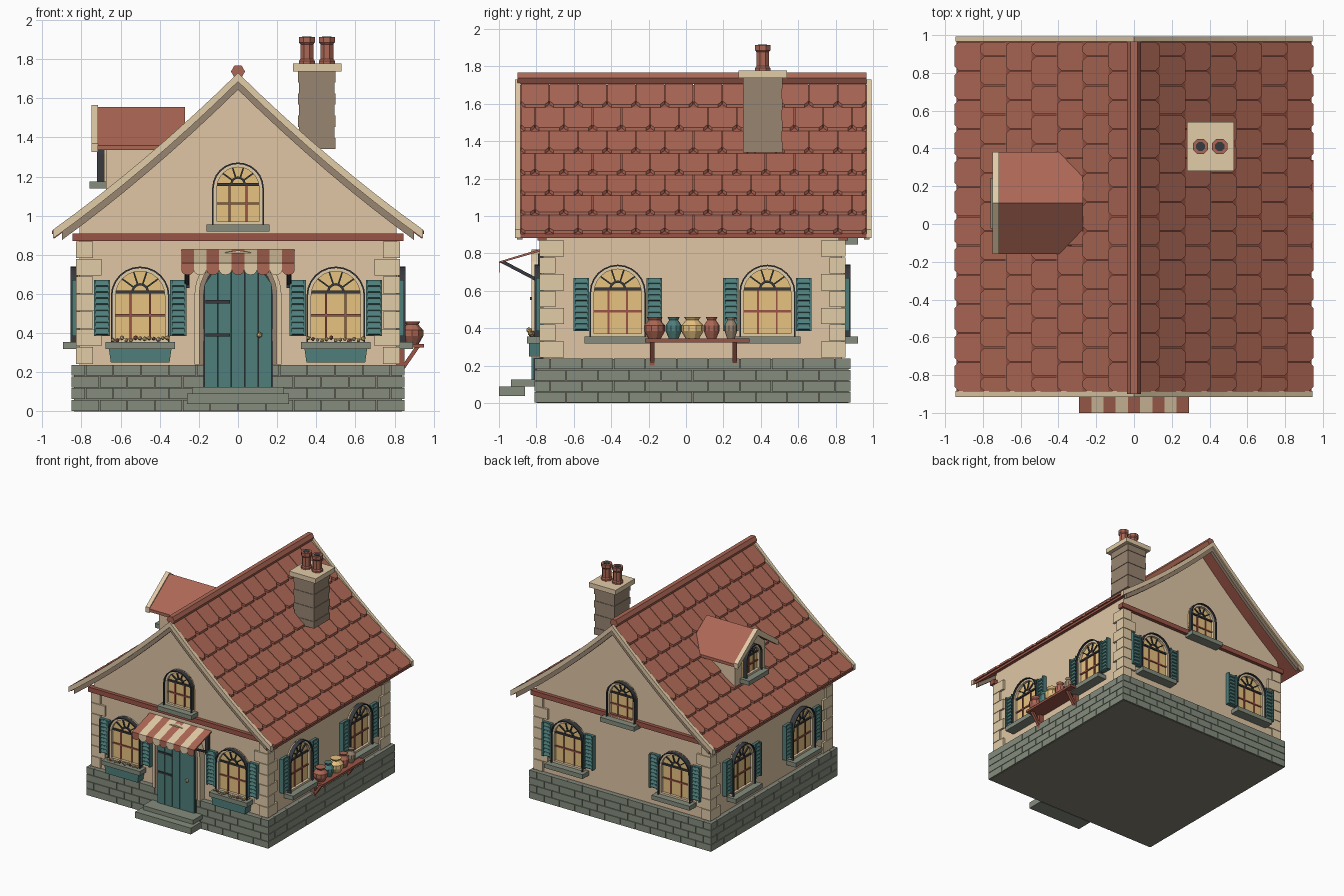
import bpy
import bmesh
import math
import random
from mathutils import Matrix, Vector

cube = bpy.data.objects.get("Cube")
if cube:
    bpy.data.objects.remove(cube, do_unlink=True)
random.seed(4)


def linear(code):
    values = [int(code[i:i + 2], 16) / 255 for i in (0, 2, 4)]
    return [((v + 0.055) / 1.055) ** 2.4 if v > 0.04 else v / 12.92 for v in values] + [1.0]


palette = {"plaster": "E0C6A5", "cream_trim": "E2CCA8", "tile_red": "AC6755", "red_wood": "9A5446",
           "stone": "858D7D", "mortar": "827F74", "teal_paint": "4E7E7B", "dark_iron": "373A3F",
           "warm_glass": "EAC582", "taupe": "988571"}
materials = {}
for title, code in palette.items():
    mat = bpy.data.materials.new(title)
    mat.use_nodes = True
    mat.diffuse_color = linear(code)
    mat.node_tree.nodes["Principled BSDF"].inputs["Base Color"].default_value = linear(code)
    materials[title] = mat

parts = {}


def part(name, colour):
    return parts.setdefault(name, (bmesh.new(), colour))[0]


def solid(bm, low, high):
    a = [bm.verts.new(p) for p in low]
    b = [bm.verts.new(p) for p in high]
    bm.faces.new(a)
    bm.faces.new(b)
    for i in range(len(a)):
        j = (i + 1) % len(a)
        bm.faces.new((a[i], a[j], b[j], b[i]))


def prism(bm, pts, w0, w1, frame):
    solid(bm, *[[frame @ Vector((u, v, w)) for u, v in pts] for w in (w0, w1)])


def box(bm, u0, u1, v0, v1, w0, w1, frame):
    prism(bm, [(u0, v0), (u1, v0), (u1, v1), (u0, v1)], w0, w1, frame)


def ring(bm, outer, inner, w0, w1, frame):
    for i in range(len(outer) - 1):
        prism(bm, [outer[i], outer[i + 1], inner[i + 1], inner[i]], w0, w1, frame)


def lathe(bm, profile, centre, sides):
    loops = []
    for r, z in profile:
        angles = [math.tau * (i + 0.5) / sides for i in range(sides)]
        loops.append([bm.verts.new(Vector(centre) + Vector((r * math.cos(a), r * math.sin(a), z))) for a in angles])
    for a, b in zip(loops, loops[1:]):
        for i in range(sides):
            j = (i + 1) % sides
            bm.faces.new((a[i], a[j], b[j], b[i]))
    bm.faces.new(loops[0])
    bm.faces.new(loops[-1])


def ball(bm, centre, radius):
    bmesh.ops.create_icosphere(bm, subdivisions=1, radius=radius, matrix=Matrix.Translation(centre))


UP = Matrix.Rotation(math.pi / 2, 4, "X")          # u = x, v = z, w = -y
SIDE = Matrix.Rotation(math.pi / 2, 4, "Z") @ UP   # u = y, v = z, w = x
CY = 0.035


def wall_frame(hx, hy, k):
    shift = Matrix.Translation((0, -(hx if k % 2 else hy), 0))
    return Matrix.Translation((0, CY, 0)) @ Matrix.Rotation(k * math.pi / 2, 4, "Z") @ shift @ UP


def roof_z(x):
    return 1.70 - 0.98 * abs(x) + 0.14 * x * x


# Foundation with staggered stones
box(part("foundation_core", "mortar"), -0.838, 0.838, 0, 0.237, -0.868, 0.798, UP)
for k in range(4):
    half, n = (0.845, 10) if k % 2 else (0.85, 12)
    step = 2 * half / n
    for row in range(4):
        for i in range(n + row % 2):
            start = -half + step * (i - 0.5 * (row % 2))
            u0, u1 = max(start, -half), min(start + step, half)
            box(part("foundation_stones", "stone"), u0 + 0.002, u1 - 0.002, row * 0.06 + 0.002, row * 0.06 + 0.058,
                -0.02, 0, wall_frame(0.85, 0.845, k))

# Walls with gables, corner blocks and bands
gable = [(x / 10, roof_z(x / 10) - 0.016) for x in range(8, -9, -1)]
prism(part("walls", "plaster"), [(-0.81, 0.2), (0.81, 0.2), (0.81, 0.96)] + gable + [(-0.81, 0.96)], -0.835, 0.765, UP)
for sx in (-1, 1):
    for sy in (-1, 1):
        for i in range(7):
            a, b = (0.13, 0.085) if i % 2 else (0.085, 0.13)
            x, y = sx * 0.827, CY + sy * 0.817
            xs, ys = sorted((x, x - sx * a)), sorted((-y, -y + sy * b))
            box(part("corner_blocks", "cream_trim"), *xs, 0.243 + i * 0.09, 0.329 + i * 0.09, *ys, UP)
for k in (0, 2):
    box(part("gable_bands", "red_wood"), -0.845, 0.845, 0.87, 0.91, -0.02, 0.03, wall_frame(0.81, 0.80, k))


# Arched windows
def arch(r, h, base=0.0):
    curve = [(r * math.cos(math.pi * i / 12), h + r * math.sin(math.pi * i / 12)) for i in range(13)]
    return [(r, base)] + curve + [(-r, base)]


def window(frame, u, v, r, h, bar, shutters=True, planter=False):
    local = frame @ Matrix.Translation((u, v, 0))
    prism(part("window_glass", "warm_glass"), arch(r, h), -0.01, 0.008, local)
    ring(part("window_hoods", "dark_iron"), arch(r, h), arch(r - 0.008, h), 0, 0.045, local)
    trim = part("window_frames", "cream_trim")
    ring(trim, arch(r - 0.008, h), arch(r - 0.024, h), 0, 0.03, local)
    box(trim, -r, r, 0, 0.016, 0, 0.03, local)
    iron, wood = part("window_fans", "dark_iron"), part("window_mullions", bar)
    inner, hub = r - 0.02, h + 0.02
    box(iron, -inner, inner, hub - 0.007, hub + 0.007, 0, 0.02, local)
    ring(iron, arch(r * 0.3, hub, hub), arch(r * 0.22, hub, hub), 0, 0.018, local)
    for i in range(1, 5):
        spoke = local @ Matrix.Translation((0, hub, 0)) @ Matrix.Rotation(math.pi * i / 5, 4, "Z")
        box(iron, r * 0.25, inner - 0.012, -0.004, 0.004, 0, 0.018, spoke)
    for x in (-r / 3, r / 3):
        box(wood, x - 0.005, x + 0.005, 0, hub, 0, 0.016, local)
    box(wood, -inner, inner, h * 0.58 - 0.006, h * 0.58 + 0.006, 0, 0.016, local)
    box(part("window_sills", "stone"), -r - 0.028, r + 0.028, -0.037, 0, 0, 0.085, local)
    for s in (-1, 1) if shutters else ():
        leaf = local @ Matrix.Translation((s * (r + 0.045), 0.03, 0))
        teal = part("shutters", "teal_paint")
        box(teal, -0.042, 0.042, 0, 0.285, 0, 0.022, leaf)
        for edge in (-0.036, 0.036):
            box(teal, edge - 0.006, edge + 0.006, 0, 0.285, 0.01, 0.038, leaf)
        for i in range(9):
            slat = leaf @ Matrix.Translation((0, 0.018 + i * 0.031, 0.025)) @ Matrix.Rotation(-0.4, 4, "X")
            box(teal, -0.034, 0.034, -0.011, 0.011, -0.004, 0.006, slat)
    if planter:
        prism(part("planters", "teal_paint"), [(-0.15, -0.105), (0.15, -0.105), (0.16, -0.037), (-0.16, -0.037)],
              0, 0.075, local)
        for i in range(13):
            colour = ("warm_glass", "tile_red", "cream_trim", "warm_glass")[i % 4]
            spot = Vector((-0.14 + i * 0.0233, random.uniform(0.005, 0.022), random.uniform(0.05, 0.07)))
            ball(part("flowers_" + colour, colour), local @ spot, random.uniform(0.01, 0.014))


for k in range(4):
    face = wall_frame(0.81, 0.80, k)
    for s in (-1, 1):
        window(face, s * (0.4 if k % 2 else 0.5), 0.355, 0.15, 0.235, "red_wood", True, k == 0)
    if k % 2 == 0:
        window(face, 0, 0.955 if k == 0 else 0.885, 0.132, 0.185, "dark_iron", False)

# Door, surround and steps
doorway = wall_frame(0.81, 0.80, 0) @ Matrix.Translation((0, 0.12, 0))
prism(part("door_recess", "dark_iron"), arch(0.178, 0.48), 0, 0.05, doorway)
ring(part("door_surround", "cream_trim"), arch(0.222, 0.48, 0.12), arch(0.198, 0.48, 0.12), 0, 0.06, doorway)
ring(part("door_inner_frame", "taupe"), arch(0.2, 0.48, 0.12), arch(0.176, 0.48, 0.12), 0, 0.05, doorway)
for i in range(5):
    u0, u1 = -0.172 + i * 0.069, -0.106 + i * 0.069
    tops = [0.48 + math.sqrt(0.178 ** 2 - u * u) for u in (u0, u1)]
    prism(part("door_planks", "teal_paint"), [(u0, 0), (u1, 0), (u1, tops[1]), (u0, tops[0])], 0, 0.062, doorway)
for v in (0.27, 0.44):
    box(part("door_hinges", "dark_iron"), -0.165, -0.04, v - 0.008, v + 0.008, 0.05, 0.07, doorway)
ball(part("door_knob", "warm_glass"), doorway @ Vector((0.11, 0.27, 0.075)), 0.016)
steps = part("door_steps", "stone")
box(steps, -0.26, 0.26, 0.037, 0.09, 0.86, 1.0, UP)
box(steps, -0.235, 0.235, 0.088, 0.125, 0.78, 0.935, UP)

# Striped awning with a scalloped edge and braces
valance = Matrix.Translation((0, -0.996, 0.757)) @ UP
stripe = 0.58 / 9
for i in range(9):
    bm = part("awning_cream", "cream_trim") if i % 2 else part("awning_red", "tile_red")
    x0 = -0.29 + i * stripe
    prism(bm, [(-0.765, 0.828), (-1.0, 0.757), (-1.0, 0.747), (-0.765, 0.815)], x0, x0 + stripe, SIDE)
    curve = [(x0 + stripe / 2 * (1 - math.cos(math.pi * j / 6)), -0.035 - 0.025 * math.sin(math.pi * j / 6))
             for j in range(7)]
    prism(bm, [(x0 + stripe, 0), (x0, 0)] + curve, 0, 0.003, valance)
for s in (-1, 1):
    iron = part("awning_braces", "dark_iron")
    prism(iron, [(-0.99, 0.75), (-0.78, 0.64), (-0.78, 0.66), (-0.97, 0.76)], s * 0.26 - 0.01, s * 0.26 + 0.01, SIDE)
    box(iron, s * 0.26 - 0.013, s * 0.26 + 0.013, 0.63, 0.80, 0.765, 0.79, UP)


# Roof deck, barge boards, tiles and ridge
def roof_strip(bm, top, bottom, y0, y1, reach):
    for s in (-1, 1):
        xs = [s * reach * i / 8 for i in range(9)]
        ring(bm, [(x, roof_z(x) + top) for x in xs], [(x, roof_z(x) + bottom) for x in xs], -y1, -y0, UP)


roof_strip(part("roof_deck", "red_wood"), 0.002, -0.02, -0.885, 0.965, 0.94)
for y0, y1, inset in ((-0.915, -0.885, 0.012), (0.965, 0.993, -0.012)):
    roof_strip(part("barge_boards", "cream_trim"), 0.03, -0.015, y0, y1, 0.945)
    roof_strip(part("barge_mouldings", "taupe"), -0.012, -0.056, y0 + inset, y1 + inset, 0.90)
rows, count = 7, 12
run, width = 0.95 / rows, 1.85 / count
tiles = part("roof_tiles", "tile_red")
for s in (-1, 1):
    for row in range(rows):
        x0, x1 = row * run, (row + 1) * run
        for i in range(count + row % 2):
            start = -0.885 + width * (i - 0.5 * (row % 2))
            t0, t1 = max(start, -0.885) + 0.002, min(start + width, 0.965) - 0.002
            c = 0.021
            shape = [(x0, t0), (x0, t1), (x1 - c, t1), (x1, t1 - c), (x1, t0 + c), (x1 - c, t0)]
            slope = (roof_z(x1) - roof_z(x0) + 0.018) / run
            top = [Vector((s * x, y, roof_z(x0) + 0.010 + slope * (x - x0))) for x, y in shape]
            solid(tiles, [p - Vector((0, 0, 0.018)) for p in top], top)
hexagon = [(0.036 * math.cos(math.pi * i / 3), 1.737 + 0.036 * math.sin(math.pi * i / 3)) for i in range(6)]
prism(part("roof_ridge", "tile_red"), hexagon, -0.965, 0.90, UP)

# Chimney with alternating brick courses
for i in range(7):
    e = 0.004 * (i % 2)
    z = 1.34 + i * 0.057
    box(part("chimney_shaft", "taupe"), 0.307 + e, 0.498 - e, z, z + 0.057, e - 0.516, -0.304 - e, UP)
box(part("chimney_cap", "cream_trim"), 0.28, 0.53, 1.738, 1.778, -0.54, -0.28, UP)
for x in (0.352, 0.454):
    pot = [(0.044, 0), (0.044, 0.015), (0.036, 0.025), (0.036, 0.1), (0.044, 0.11), (0.044, 0.138)]
    lathe(part("chimney_pots", "tile_red"), pot, (x, 0.41, 1.776), 8)
    lathe(part("chimney_flues", "dark_iron"), [(0.026, 0), (0.026, 0.004)], (x, 0.41, 1.913), 8)

# Dormer
DY = 0.11
prism(part("dormer_walls", "plaster"), [(DY - 0.2, 1.08), (DY + 0.2, 1.08), (DY + 0.2, 1.37), (DY, 1.53),
      (DY - 0.2, 1.37)], -0.675, -0.33, SIDE)
for s in (-1, 1):
    for name, colour, x0, x1, lift in (("dormer_roof", "tile_red", -0.72, -0.27, 0),
                                       ("dormer_barge", "cream_trim", -0.75, -0.715, 0.01)):
        edge = DY + s * 0.27
        prism(part(name, colour), [(DY, 1.555 + lift), (edge, 1.36 + lift), (edge, 1.335 - lift), (DY, 1.52 - lift)],
              x0, x1, SIDE)
dormer = Matrix.Translation((-0.675, DY, 0)) @ Matrix.Rotation(-math.pi / 2, 4, "Z") @ UP
window(dormer, 0, 1.175, 0.105, 0.14, "dark_iron", False)

# Wall shelf with pottery
shelf = part("pot_shelf", "red_wood")
box(shelf, -0.22, 0.34, 0.325, 0.345, 0.80, 0.95, SIDE)
for y in (-0.18, 0.26):
    box(shelf, y - 0.012, y + 0.012, 0.2, 0.33, 0.80, 0.85, SIDE)
    prism(shelf, [(0.93, 0.33), (0.84, 0.2), (0.84, 0.235), (0.905, 0.33)], -y - 0.012, -y + 0.012, UP)
for y, r, colour in ((-0.168, 0.056, "tile_red"), (-0.066, 0.043, "teal_paint"), (0.034, 0.06, "warm_glass"),
                     (0.137, 0.042, "tile_red"), (0.24, 0.034, "taupe")):
    vase = [(r * 0.6, 0), (r, 0.04), (r, 0.07), (r * 0.55, 0.098), (r * 0.75, 0.115)]
    lathe(part("vases_" + colour, colour), vase, (0.89, y, 0.345), 10)

# Turn every part into an object
for name, (bm, colour) in parts.items():
    bmesh.ops.recalc_face_normals(bm, faces=bm.faces[:])
    mesh = bpy.data.meshes.new(name)
    bm.to_mesh(mesh)
    bm.free()
    mesh.materials.append(materials[colour])
    bpy.context.scene.collection.objects.link(bpy.data.objects.new(name, mesh))
